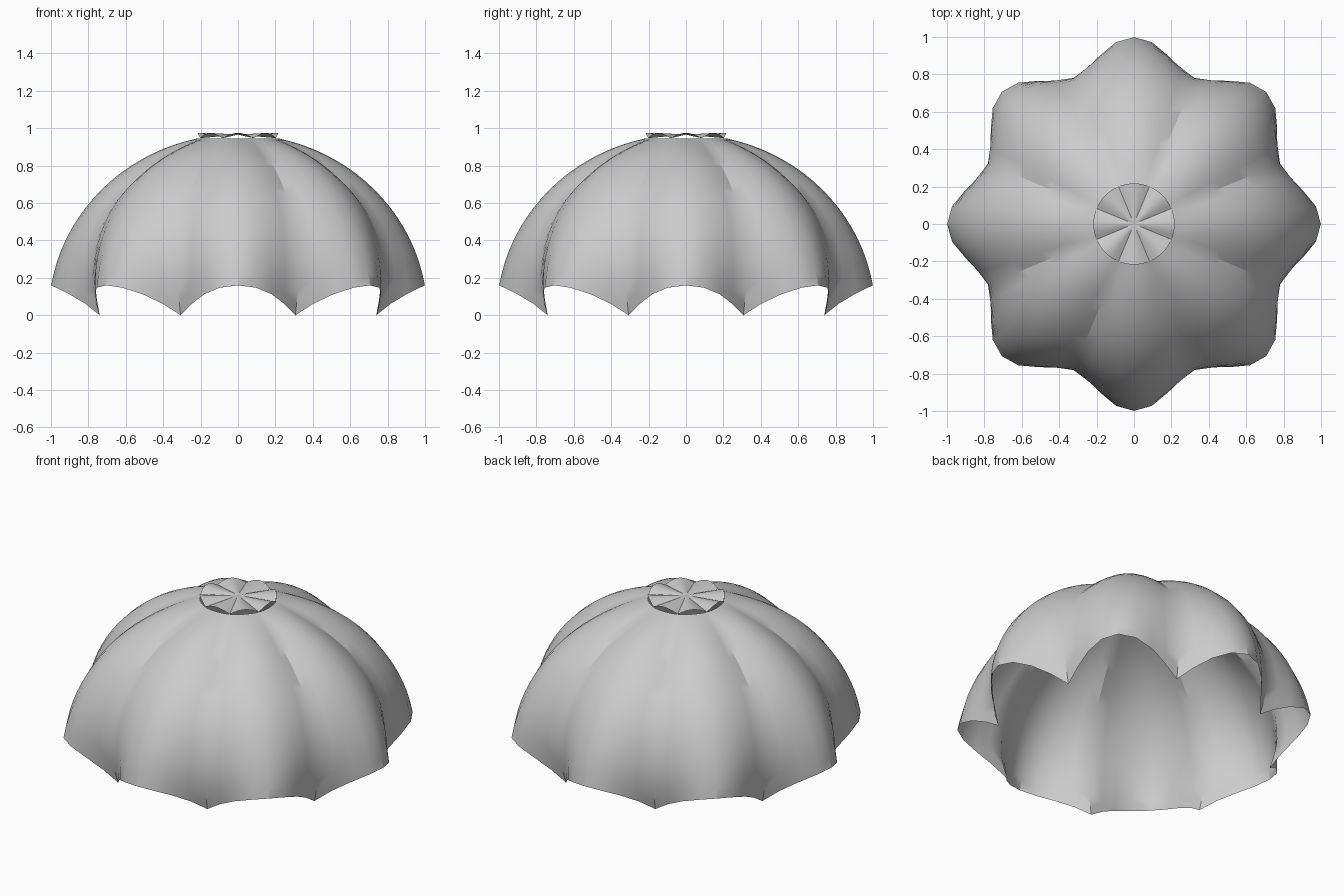
import bpy, bmesh, math
from mathutils import Vector

GORES, COLS, ROWS = 8, 8, 18
N = GORES * COLS
RIM_R, RIM_Z = 0.217, 0.946

if "Cube" in bpy.data.objects:
    bpy.data.objects.remove(bpy.data.objects["Cube"], do_unlink=True)

cloth = bpy.data.materials.new("grey cloth")
cloth.use_nodes = True
cloth.diffuse_color = (0.6, 0.6, 0.6, 1)
cloth.node_tree.nodes["Principled BSDF"].inputs["Base Color"].default_value = (0.6, 0.6, 0.6, 1)


def smooth_path(points, count):
    """Smooth curve through (r, z) points, resampled at even spacing."""
    p = [Vector(q) for q in points]
    p = [2 * p[0] - p[1]] + p + [2 * p[-1] - p[-2]]
    dense = []
    for a, b, c, d in zip(p, p[1:], p[2:], p[3:]):
        for k in range(20):
            t = k / 20
            dense.append(0.5 * (2 * b + (c - a) * t + (2 * a - 5 * b + 4 * c - d) * t * t
                                + (3 * b - a - 3 * c + d) * t ** 3))
    dense.append(p[-2])
    dist = [0]
    for a, b in zip(dense, dense[1:]):
        dist.append(dist[-1] + (b - a).length)
    out, j = [], 0
    for i in range(count + 1):
        goal = dist[-1] * i / count
        while j < len(dist) - 2 and dist[j + 1] < goal:
            j += 1
        out.append(dense[j].lerp(dense[j + 1], (goal - dist[j]) / (dist[j + 1] - dist[j])))
    return out


def gore_weights(i):
    """Bulge of a column: 0 on the seam, 1 on the middle of the gore."""
    c = abs(math.cos(math.pi * (i % COLS) / COLS - math.pi / 2))
    return 0.5 * c + 0.5 * c * c, c


def column_angle(i):
    return 2 * math.pi * (i - COLS / 2) / N


def finish(name, bm):
    bmesh.ops.recalc_face_normals(bm, faces=bm.faces)
    if sum(f.normal.z for f in bm.faces) < 0:
        bmesh.ops.reverse_faces(bm, faces=bm.faces)
    mesh = bpy.data.meshes.new(name)
    bm.to_mesh(mesh)
    bm.free()
    mesh.materials.append(cloth)
    ob = bpy.data.objects.new(name, mesh)
    bpy.context.collection.objects.link(ob)
    bpy.ops.object.select_all(action="DESELECT")
    ob.select_set(True)
    bpy.context.view_layer.objects.active = ob
    bpy.ops.object.shade_smooth_by_angle(angle=math.radians(30))


def ring_surface(name, rings, centre=None):
    """Skin closed rings of points, with an optional fan to a centre point."""
    bm = bmesh.new()
    rows = [[bm.verts.new(co) for co in ring] for ring in rings]
    for a, b in zip(rows, rows[1:]):
        for i in range(N):
            k = (i + 1) % N
            bm.faces.new((a[i], a[k], b[k], b[i]))
    if centre:
        tip = bm.verts.new(centre)
        for i in range(N):
            bm.faces.new((rows[-1][i], rows[-1][(i + 1) % N], tip))
    finish(name, bm)


# Canopy: bulging gores between a seam profile and a crown profile
seam = smooth_path([(0.80, 0), (0.832, 0.11), (0.845, 0.23), (0.822, 0.39), (0.755, 0.54),
                    (0.65, 0.67), (0.50, 0.795), (0.34, 0.89), (RIM_R, RIM_Z)], ROWS)
start, end = math.asin(0.16 / 0.968), math.asin(RIM_Z / 0.968)
crown = smooth_path([(1.013 * math.cos(start + (end - start) * k / 12),
                      0.968 * math.sin(start + (end - start) * k / 12)) for k in range(13)], ROWS)
rings = []
for s, c in zip(seam, crown):
    ring = []
    for i in range(N):
        wr, wz = gore_weights(i)
        r, z, a = s.x + (c.x - s.x) * wr, s.y + (c.y - s.y) * wz, column_angle(i)
        ring.append((r * math.cos(a), r * math.sin(a), z))
    rings.append(ring)
ring_surface("canopy", rings)

# Vent cap: fluted disc, raised over each gore and touching the seams
rings = []
for f in (1, 0.75, 0.5, 0.25):
    ring = []
    for i in range(N):
        a = column_angle(i)
        edge = RIM_Z + 0.001 + 0.028 * gore_weights(i)[1]
        z = 0.966 + (edge - 0.966) * f
        ring.append((RIM_R * f * math.cos(a), RIM_R * f * math.sin(a), z))
    rings.append(ring)
ring_surface("vent_cap", rings, (0, 0, 0.966))
